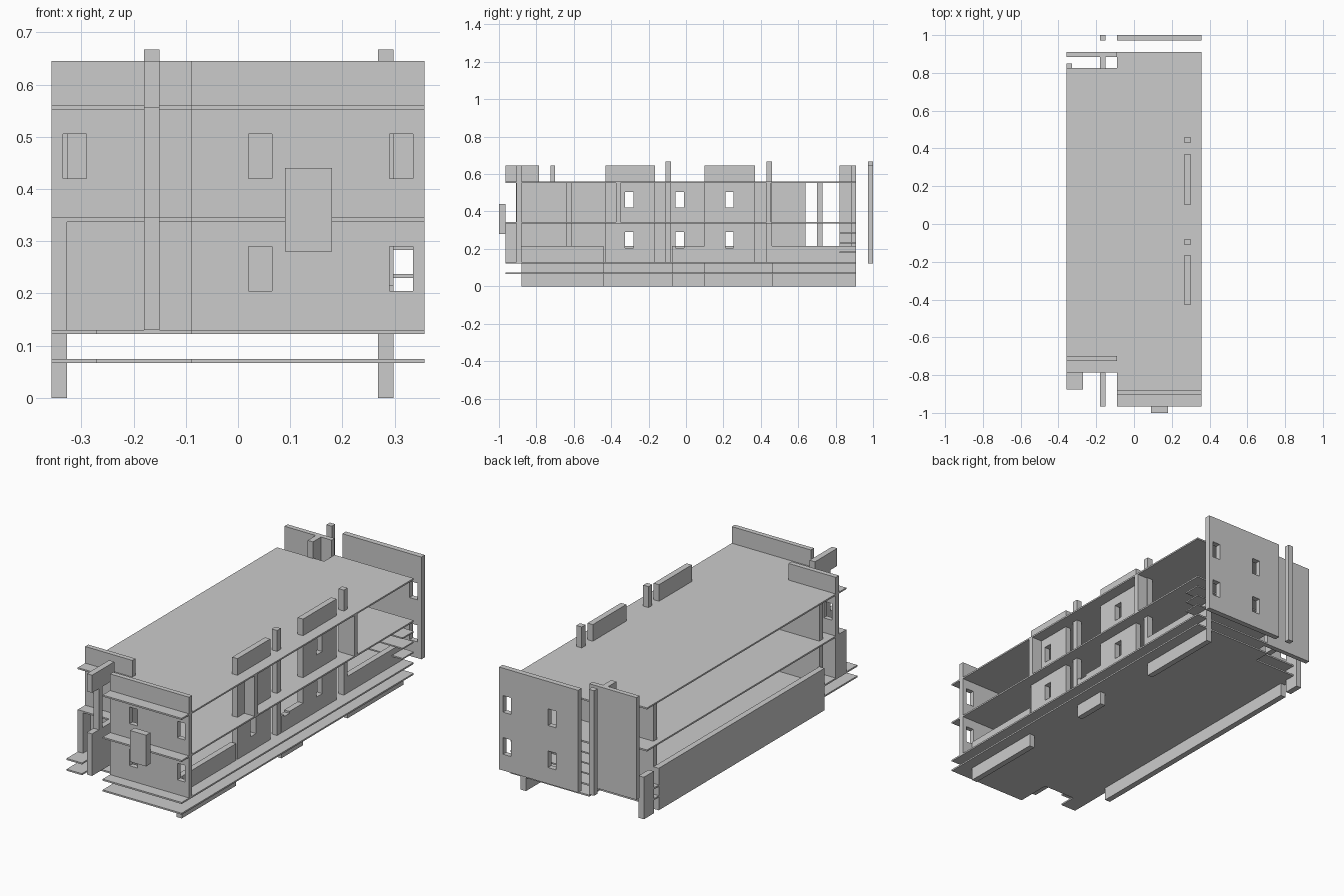
import bpy, bmesh
from mathutils import Vector

if "Cube" in bpy.data.objects:
    bpy.data.objects.remove(bpy.data.objects["Cube"])


def finish(name, bm):
    bmesh.ops.recalc_face_normals(bm, faces=bm.faces)
    me = bpy.data.meshes.new(name)
    bm.to_mesh(me)
    bm.free()
    ob = bpy.data.objects.new(name, me)
    bpy.context.collection.objects.link(ob)
    return ob


def box(name, x, y, z):
    bm = bmesh.new()
    bmesh.ops.create_cube(bm, size=1)
    for v in bm.verts:
        v.co = Vector([(r[0] + r[1]) / 2 + c * (r[1] - r[0]) for r, c in zip((x, y, z), v.co)])
    return finish(name, bm)


def extrude(bm, vec):
    new = bmesh.ops.extrude_face_region(bm, geom=bm.faces[:])["geom"]
    bmesh.ops.translate(bm, vec=vec, verts=[g for g in new if isinstance(g, bmesh.types.BMVert)])


def slab(name, outline, z, t=0.008):
    bm = bmesh.new()
    bm.faces.new([bm.verts.new((x, y, z)) for x, y in outline])
    extrude(bm, (0, 0, t))
    return finish(name, bm)


def wall(name, axis, pos, span, z, holes):
    """Wall across x or y; pos is its thickness range, holes are (a0, a1, z0, z1)."""
    us = sorted(set(list(span) + [h for o in holes for h in o[:2]]))
    zs = sorted(set(list(z) + [h for o in holes for h in o[2:]]))
    point = (lambda u, w: (u, pos[0], w)) if axis == "x" else (lambda u, w: (pos[0], u, w))
    bm = bmesh.new()
    vs = {(u, w): bm.verts.new(point(u, w)) for u in us for w in zs}
    for a, b in zip(us, us[1:]):
        for c, d in zip(zs, zs[1:]):
            m, n = (a + b) / 2, (c + d) / 2
            if not any(o[0] < m < o[1] and o[2] < n < o[3] for o in holes):
                bm.faces.new([vs[k] for k in ((a, c), (b, c), (b, d), (a, d))])
    t = pos[1] - pos[0]
    extrude(bm, (0, t, 0) if axis == "x" else (t, 0, 0))
    return finish(name, bm)


def windows(*spans):
    return [(a, b, c, d) for a, b in spans for c, d in ((0.205, 0.29), (0.42, 0.505))]


L, R, M = -0.357, 0.357, -0.09
BASE, TOP = 0.122, 0.645

# Floor and roof slabs, stepped at the left corners
back = [(R, 0.91), (M, 0.91), (M, 0.825), (L, 0.825)]
upper = [(M, -0.965), (R, -0.965)] + back + [(L, -0.785), (M, -0.785)]
lower = [(M, -0.965), (R, -0.965)] + back + [(L, -0.875), (-0.27, -0.875), (-0.27, -0.785), (M, -0.785)]
slab("base_slab", lower, 0.067)
slab("ground_floor", lower, BASE)
slab("middle_floor", upper, 0.337)
slab("roof", upper, 0.552)

# Small stacked slabs near the back
for i, z in enumerate((0.178, 0.23, 0.283)):
    box(f"back_step_{i + 1}", (M, R), (0.82, 0.91), (z, z + 0.007))

# End walls
ends = windows((0.02, 0.065), (0.29, 0.335))
wall("front_wall", "x", (-0.905, -0.88), (M, R), (BASE, TOP), ends)
wall("back_wall", "x", (0.972, 1.0), (M, R), (BASE, TOP), windows((0.036, 0.08), (0.29, 0.335)))
wall("front_left_wall", "x", (-0.725, -0.70), (L, M), (BASE, TOP), [(-0.335, -0.29, 0.42, 0.505)])
box("back_left_wall", (L, M), (0.885, 0.91), (BASE, TOP))

# Fins and pillars at the stepped corners
fin = (-0.18, -0.15)
box("front_fin_top", fin, (-0.965, -0.785), (0.555, TOP))
box("front_fin_bottom", fin, (-0.965, -0.785), (0.13, 0.345))
box("front_pillar", fin, (-0.91, -0.88), (0.345, 0.555))
box("back_fin", fin, (0.82, 0.885), (0.13, TOP))
box("back_pillar", fin, (0.972, 1.0), (0.13, 0.667))
box("front_sign", (0.09, 0.18), (-1.0, -0.965), (0.28, 0.44))

# Right facade: windowed panels, pillars and low plinth walls
fx = (0.268, 0.298)
for i, (y, w) in enumerate((((-0.43, -0.165), (-0.325, -0.28)), ((0.10, 0.37), (0.21, 0.255)))):
    wall(f"right_panel_{i + 1}", "y", fx, y, (0.13, TOP), windows(w))
for i, y in enumerate(((-0.11, -0.08), (0.43, 0.46))):
    box(f"right_pillar_{i + 1}", fx, y, (0.13, 0.667))
for i, y in enumerate(((-0.88, -0.44), (-0.075, 0.10), (0.46, 0.91))):
    wall(f"right_low_wall_{i + 1}", "y", fx, y, (0, 0.215), [(-0.055, -0.01, 0.205, 0.215)] if i == 1 else [])
for i, y in enumerate(((-0.375, -0.35), (0.43, 0.455))):
    box(f"balcony_divider_{i + 1}", (0.27, R), y, (0.345, 0.553))

# Left side: long low wall and corner posts
lx = (L, -0.327)
box("left_low_wall", lx, (-0.61, 0.73), (0, 0.215))
box("left_back_post", lx, (0.77, 0.85), (0, 0.215))
box("left_front_post", lx, (-0.785, -0.725), (0.13, 0.345))

# Inner walls
wall("inner_long_wall", "y", (-0.03, 0.0), (-0.88, 0.64), (0.13, 0.553),
     windows((-0.325, -0.28), (-0.055, -0.01), (0.21, 0.255)))
for i, y in enumerate(((-0.64, -0.61), (0.70, 0.73))):
    box(f"inner_cross_wall_{i + 1}", (-0.327, 0.08), y, (0.13, 0.553))
